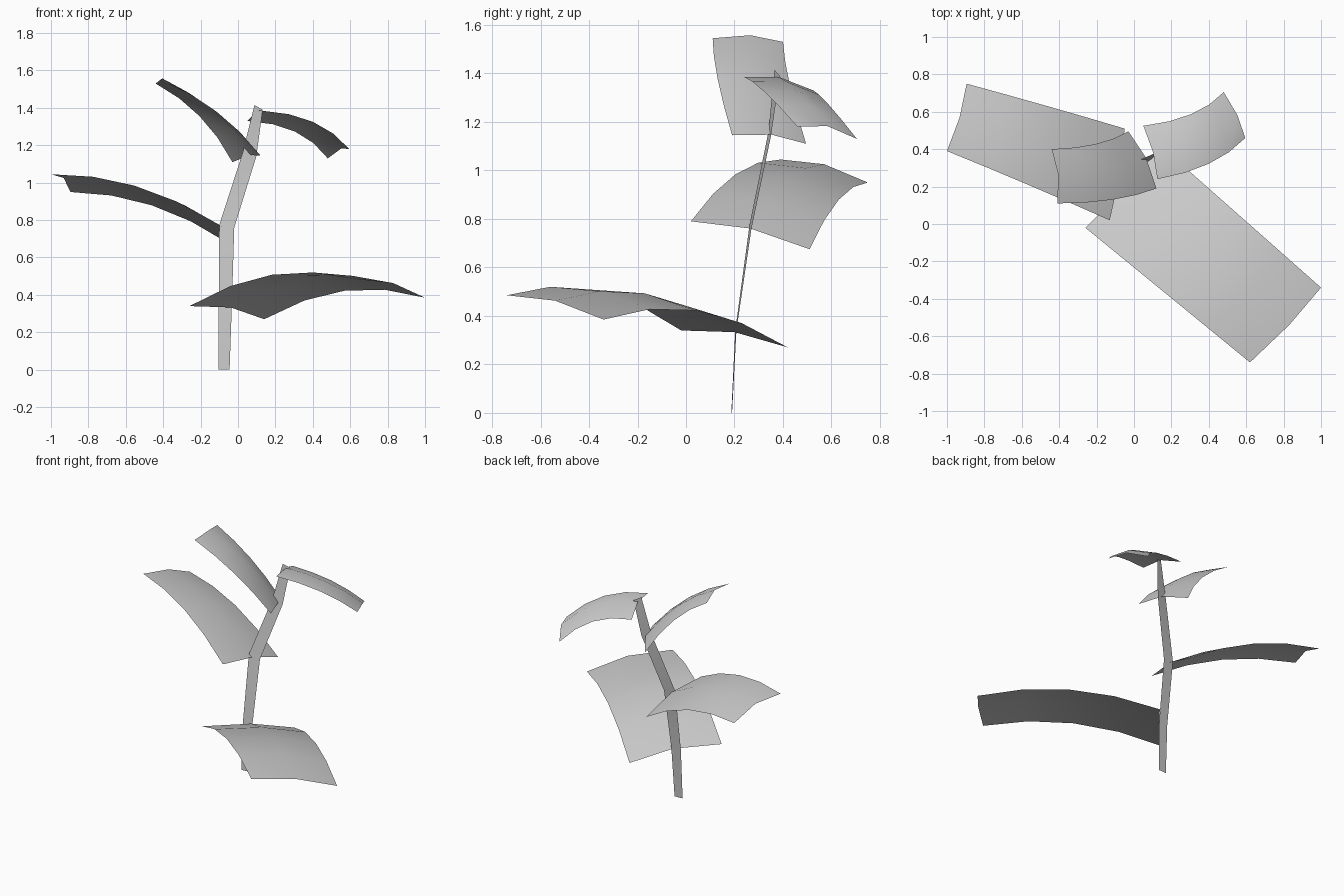
import bpy
from mathutils import Vector as V

old = bpy.data.objects.get("Cube")
if old:
    bpy.data.objects.remove(old, do_unlink=True)

# One plain grey material
grey = bpy.data.materials.new("plain grey")
grey.use_nodes = True
colour = (0.6, 0.6, 0.6, 1)
grey.diffuse_color = colour
grey.node_tree.nodes["Principled BSDF"].inputs["Base Color"].default_value = colour


def sheet(name, rows, facing):
    """Skin rows of points into one open smooth surface facing the given way."""
    n = len(rows[0])
    points = [p for row in rows for p in row]
    faces = [(i * n + j, i * n + j + 1, (i + 1) * n + j + 1, (i + 1) * n + j)
             for i in range(len(rows) - 1) for j in range(n - 1)]
    mesh = bpy.data.meshes.new(name)
    mesh.from_pydata(points, [], faces)
    mesh.update()
    if sum((f.normal for f in mesh.polygons), V()).dot(V(facing)) < 0:
        mesh.flip_normals()
    mesh.materials.append(grey)
    mesh.shade_smooth()
    obj = bpy.data.objects.new(name, mesh)
    bpy.context.collection.objects.link(obj)
    return obj


def leaf(name, base_a, base_b, tip_a, tip_b, arch, cup, along=4, across=2):
    """Rectangular leaf arched along its length and cupped across its width."""
    base_a, base_b, tip_a, tip_b, arch, cup = map(
        V, (base_a, base_b, tip_a, tip_b, arch, cup))
    rows = []
    for i in range(along + 1):
        t = i / along
        a, b = base_a.lerp(tip_a, t), base_b.lerp(tip_b, t)
        row = []
        for j in range(across + 1):
            s = j / across
            row.append(a.lerp(b, s) + arch * 4 * t * (1 - t) + cup * 4 * s * (1 - s))
        rows.append(row)
    return sheet(name, rows, (0, 0, 1))


# Flat ribbon stem, bending back and twisting a little at the top
sheet("stem", [
    [(-0.105, 0.187, 0.00), (-0.045, 0.190, 0.00)],
    [(-0.103, 0.203, 0.34), (-0.033, 0.208, 0.34)],
    [(-0.100, 0.262, 0.775), (-0.020, 0.270, 0.76)],
    [(0.025, 0.340, 1.16), (0.098, 0.350, 1.14)],
    [(0.088, 0.365, 1.415), (0.132, 0.387, 1.39)],
], (0, -1, 0))

# Four leaves: base corners, tip corners, lengthwise arch, crosswise cup
leaf("lower_left_leaf", (-0.26, -0.02, 0.34), (0.14, 0.42, 0.27),
     (0.62, -0.74, 0.485), (1.0, -0.34, 0.385), (0, 0, 0.095), (0.02, 0, 0.028))
leaf("middle_right_leaf", (-0.13, 0.02, 0.79), (-0.05, 0.51, 0.675),
     (-1.0, 0.39, 1.045), (-0.895, 0.75, 0.95), (0.01, 0, 0.067), (0.015, 0, 0.028))
leaf("upper_right_leaf", (0.12, 0.19, 1.145), (-0.03, 0.495, 1.11),
     (-0.41, 0.11, 1.545), (-0.44, 0.40, 1.53), (0.03, -0.02, 0.035), (0.02, 0.01, 0.02))
leaf("upper_left_leaf", (0.125, 0.24, 1.385), (0.05, 0.525, 1.33),
     (0.595, 0.46, 1.18), (0.48, 0.705, 1.13), (0.04, -0.028, 0.043), (0.015, 0, 0.028))
